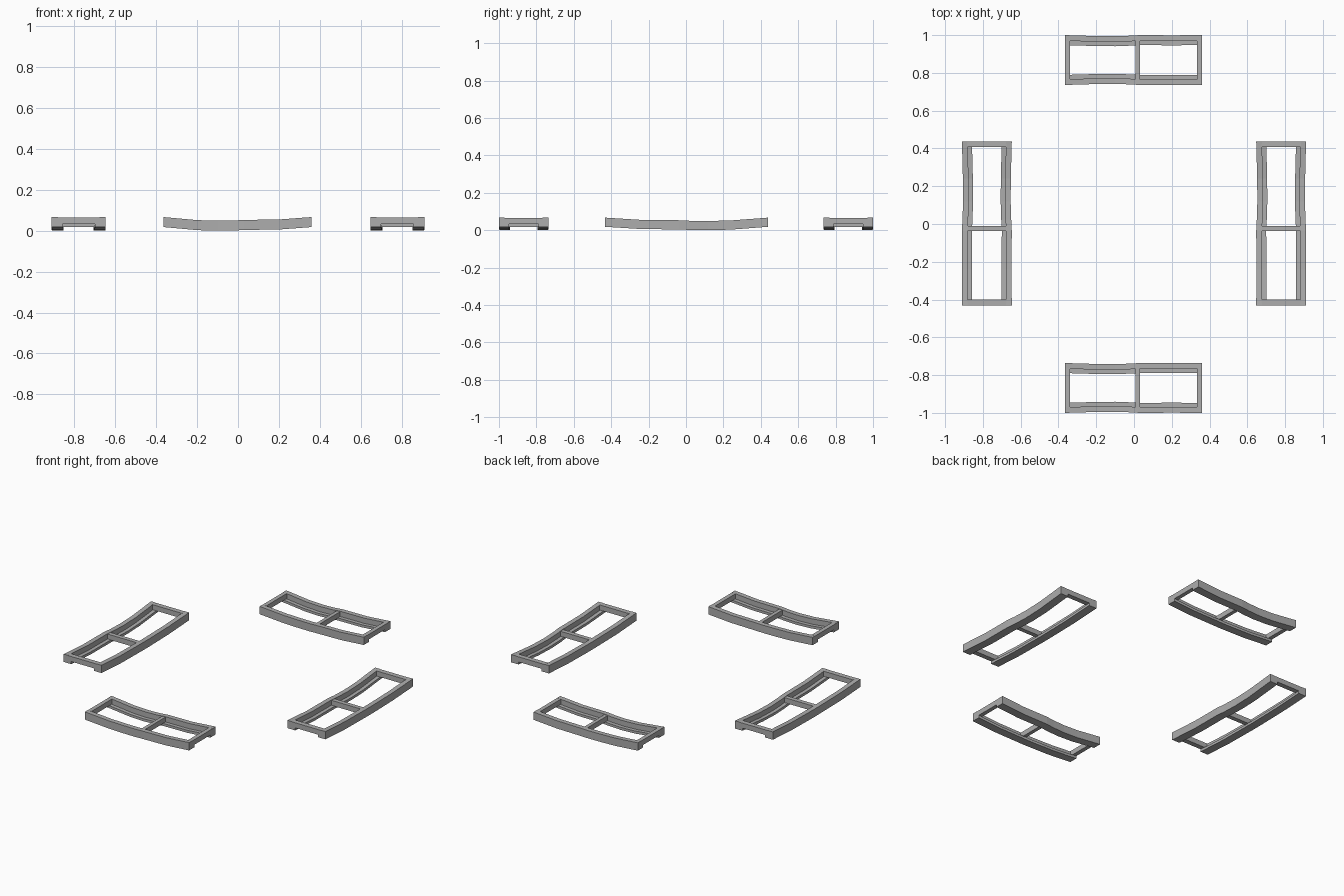
import bpy, bmesh, math
from mathutils import Matrix

cube = bpy.data.objects.get("Cube")
if cube:
    bpy.data.objects.remove(cube)

grey = bpy.data.materials.new("stone grey")
grey.use_nodes = True
colour = (0.42, 0.42, 0.42, 1)
grey.diffuse_color = colour
grey.node_tree.nodes["Principled BSDF"].inputs["Base Color"].default_value = colour

LEFT, RIGHT, HALF = -0.365, 0.36, 0.132
# Rail stations: position, lift of the sagging beam, inward pinch
STATIONS = [(LEFT, 0.018, 0), (-0.2, 0.003, 0.005), (-0.1, 0, 0.006),
            (-0.02, 0.001, 0.003), (0.03, 0.004, 0), (0.2, 0.006, 0.001), (RIGHT, 0.018, 0)]
# L-shaped rail section: distance in from the outer edge, height
SECTION = [(0, 0), (0.053, 0), (0.053, 0.016), (0.03, 0.016), (0.03, 0.049), (0, 0.049)]


def finish(name, bm, place):
    bmesh.ops.recalc_face_normals(bm, faces=bm.faces)
    mesh = bpy.data.meshes.new(name)
    bm.to_mesh(mesh)
    bm.free()
    mesh.materials.append(grey)
    obj = bpy.data.objects.new(name, mesh)
    obj.matrix_world = place
    bpy.context.collection.objects.link(obj)


def rail(name, side, place):
    """Sweep the L section along the sagging stations."""
    bm = bmesh.new()
    rings = [[bm.verts.new((x, side * (HALF - pinch - inset), lift + z)) for inset, z in SECTION]
             for x, lift, pinch in STATIONS]
    n = len(SECTION)
    for a, b in zip(rings, rings[1:]):
        for i in range(n):
            j = (i + 1) % n
            bm.faces.new((a[i], a[j], b[j], b[i]))
    bm.faces.new(rings[0])
    bm.faces.new(rings[-1])
    finish(name, bm, place)


def crossbar(name, x0, x1, z0, z1, place):
    bm = bmesh.new()
    size = Matrix.Diagonal((x1 - x0, 2 * (HALF - 0.028), z1 - z0, 1))
    centre = Matrix.Translation(((x0 + x1) / 2, 0, (z0 + z1) / 2))
    bmesh.ops.create_cube(bm, size=1, matrix=centre @ size)
    finish(name, bm, place)


def frame(name, x, y, turn=0, stretch=1):
    place = (Matrix.Translation((x, y, 0)) @ Matrix.Rotation(turn, 4, "Z")
             @ Matrix.Diagonal((stretch, 1, 1, 1)))
    rail(name + "_near_rail", -1, place)
    rail(name + "_far_rail", 1, place)
    crossbar(name + "_first_end_bar", LEFT, LEFT + 0.026, 0.034, 0.066, place)
    crossbar(name + "_second_end_bar", RIGHT - 0.026, RIGHT, 0.034, 0.066, place)
    crossbar(name + "_middle_bar", 0.008, 0.031, 0.018, 0.05, place)


# Four frames around the centre; the side pair is longer
for name, sign in (("front", -1), ("back", 1)):
    frame(name + "_frame", 0, sign * 0.868)
for name, sign in (("right", -1), ("left", 1)):
    frame(name + "_frame", sign * 0.779, 0, -math.pi / 2, 1.2)
